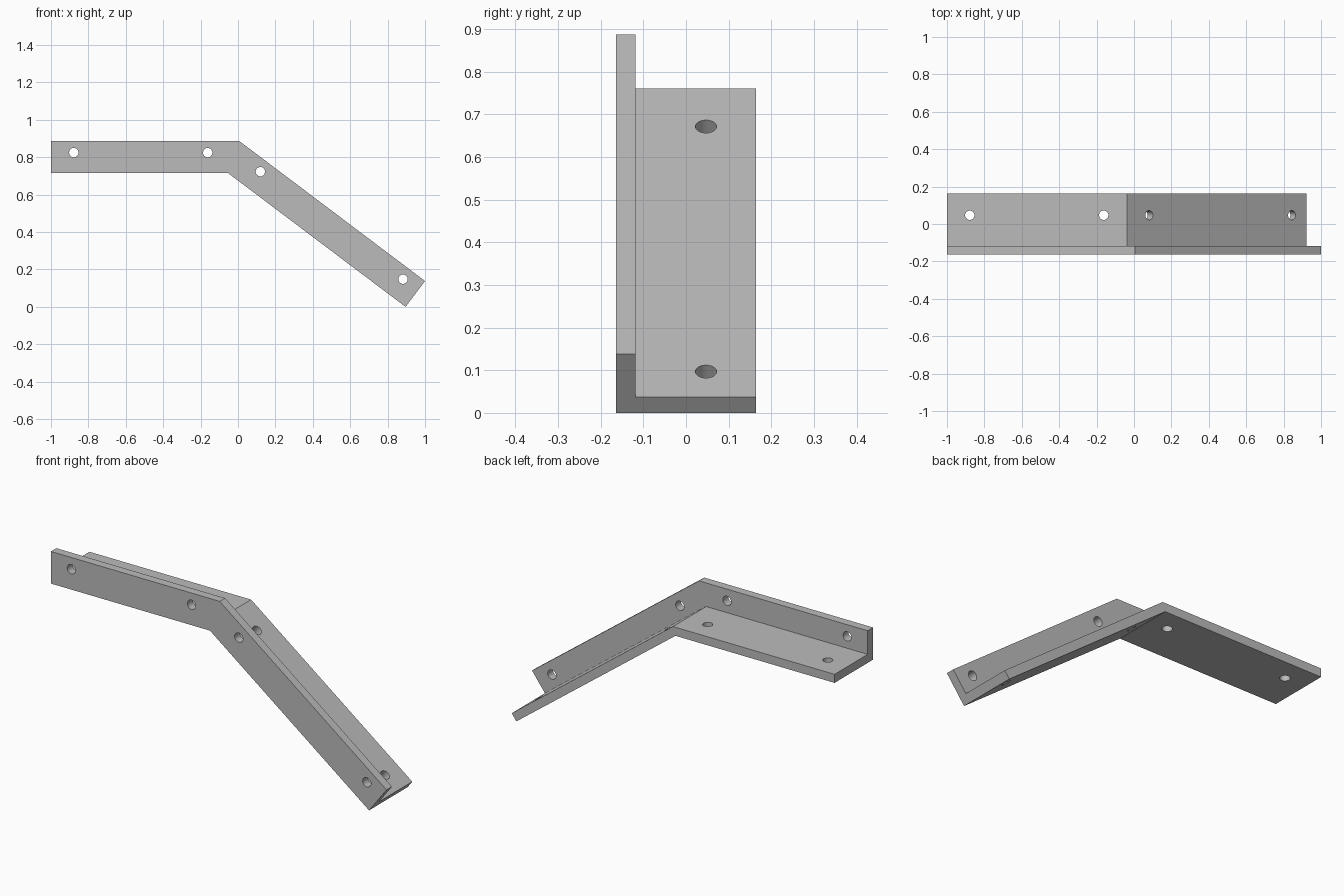
import bpy
import bmesh
from math import radians, sin, cos, tan
from mathutils import Vector, Matrix

if "Cube" in bpy.data.objects:
    bpy.data.objects.remove(bpy.data.objects["Cube"], do_unlink=True)

SLOPE = radians(37)      # downward angle of the right arm
WIDTH = 0.173            # height of the upright web
THICK = 0.046            # plate thickness
HALF = 0.164             # half of the depth
BASE = 0.7145            # underside of the level arm
HOLE_R = 0.025

steel = bpy.data.materials.new("grey_steel")
steel.use_nodes = True
colour = (0.5, 0.5, 0.5, 1)
steel.diffuse_color = colour
steel.node_tree.nodes["Principled BSDF"].inputs["Base Color"].default_value = colour

# L-shaped section (depth, height) swept along the bent path with a mitred corner
section = [(-HALF, 0), (HALF, 0), (HALF, THICK), (-HALF + THICK, THICK),
           (-HALF + THICK, WIDTH), (-HALF, WIDTH)]
along = Vector((cos(SLOPE), 0, -sin(SLOPE)))
normal = Vector((sin(SLOPE), 0, cos(SLOPE)))
end = Vector((1 - WIDTH * sin(SLOPE), 0, 0))
bend = end - along * (BASE / sin(SLOPE))
stations = [(Vector((-1, 0, BASE)), Vector((0, 0, 1))),
            (bend, Vector((tan(SLOPE / 2), 0, 1))),
            (end, normal)]

bm = bmesh.new()
rings = [[bm.verts.new(p + up * h + Vector((0, y, 0))) for y, h in section]
         for p, up in stations]
n = len(section)
for a, b in zip(rings, rings[1:]):
    for i in range(n):
        j = (i + 1) % n
        bm.faces.new((a[i], a[j], b[j], b[i]))
bm.faces.new(rings[0])
bm.faces.new(rings[-1])
bmesh.ops.recalc_face_normals(bm, faces=bm.faces)
mesh = bpy.data.meshes.new("angle_bracket")
bm.to_mesh(mesh)
bm.free()
mesh.materials.append(steel)
bracket = bpy.data.objects.new("angle_bracket", mesh)
bpy.context.collection.objects.link(bracket)

# Bolt holes: one through the web and one through the flange at each place
cut = bmesh.new()


def drill(centre, axis):
    turn = axis.to_track_quat('Z', 'Y').to_matrix().to_4x4()
    bmesh.ops.create_cone(cut, cap_ends=True, segments=32, radius1=HOLE_R,
                          radius2=HOLE_R, depth=0.1,
                          matrix=Matrix.Translation(centre) @ turn)


level = Vector((0, 0, 1))
places = [(Vector((x, 0, BASE)), level) for x in (-0.878, -0.162)]
places += [(end - along * d, normal) for d in (1.055, 0.1)]
for point, up in places:
    drill(point + up * 0.11 + Vector((0, -HALF + THICK / 2, 0)), Vector((0, 1, 0)))
    drill(point + up * THICK / 2 + Vector((0, 0.047, 0)), up)

cut_mesh = bpy.data.meshes.new("hole_cutter")
cut.to_mesh(cut_mesh)
cut.free()
cut_mesh.materials.append(steel)
cutter = bpy.data.objects.new("hole_cutter", cut_mesh)
bpy.context.collection.objects.link(cutter)

bpy.context.view_layer.objects.active = bracket
bracket.select_set(True)
holes = bracket.modifiers.new("holes", 'BOOLEAN')
holes.operation = 'DIFFERENCE'
holes.solver = 'EXACT'
holes.object = cutter
bpy.ops.object.modifier_apply(modifier="holes")
bpy.data.objects.remove(cutter, do_unlink=True)
bpy.ops.object.shade_smooth_by_angle(angle=radians(30))
